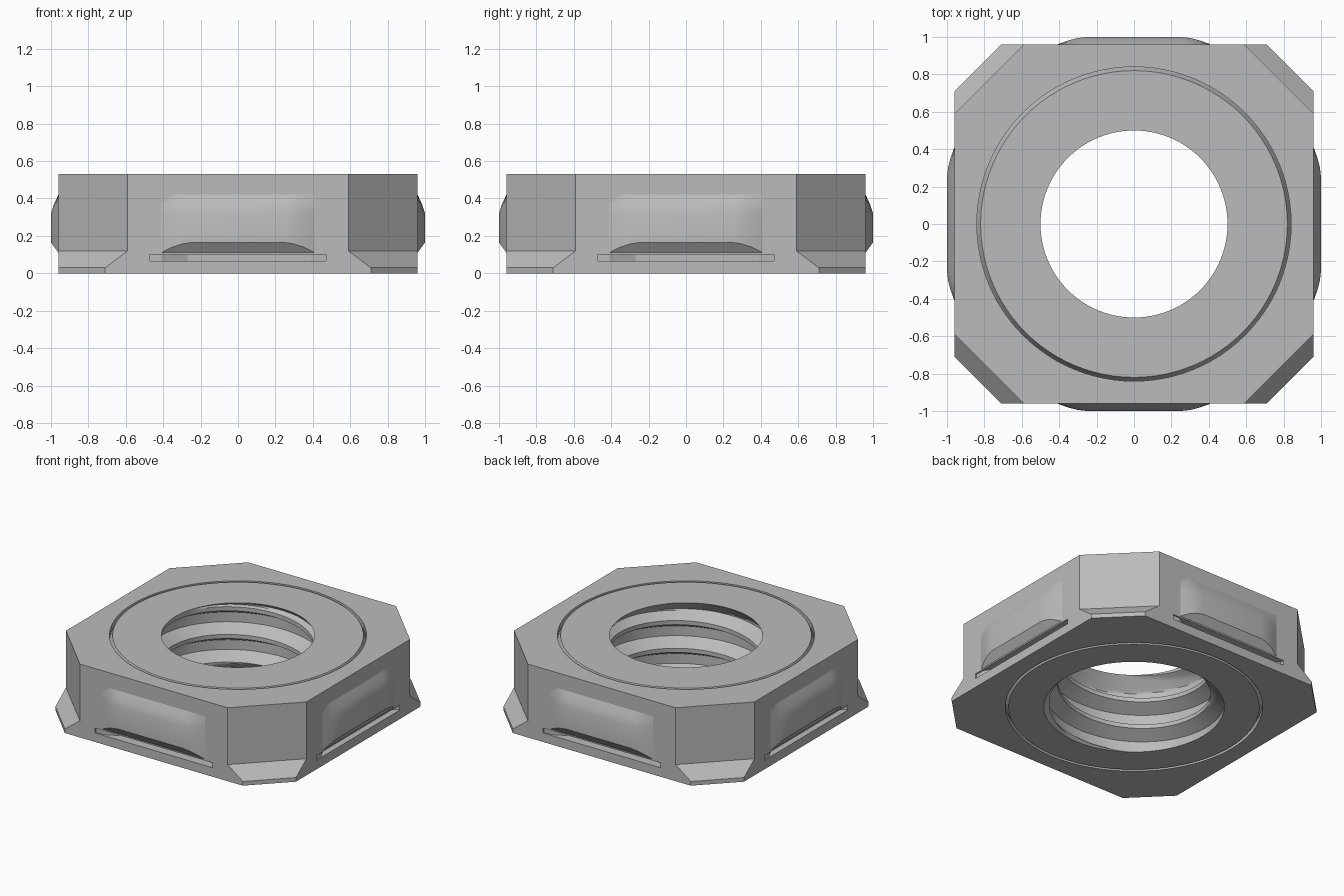
import bpy, bmesh, math
from mathutils import Matrix

cube = bpy.data.objects.get("Cube")
if cube:
    bpy.data.objects.remove(cube)

TOP, HALF, SEAT = 0.53, 0.96, 0.84
SEGMENTS = 96

grey = bpy.data.materials.new("plain grey")
grey.use_nodes = True
grey.diffuse_color = (0.5, 0.5, 0.5, 1)
grey.node_tree.nodes["Principled BSDF"].inputs["Base Color"].default_value = (0.5, 0.5, 0.5, 1)


def make_object(name, bm, smooth=None):
    bmesh.ops.remove_doubles(bm, verts=bm.verts, dist=1e-5)
    bmesh.ops.recalc_face_normals(bm, faces=bm.faces)
    mesh = bpy.data.meshes.new(name)
    bm.to_mesh(mesh)
    bm.free()
    mesh.materials.append(grey)
    ob = bpy.data.objects.new(name, mesh)
    bpy.context.collection.objects.link(ob)
    if smooth:
        bpy.ops.object.select_all(action='DESELECT')
        ob.select_set(True)
        bpy.context.view_layer.objects.active = ob
        bpy.ops.object.shade_smooth_by_angle(angle=math.radians(smooth))
    return ob


def loft(bm, rings, closed=True, caps=False):
    rows = [[bm.verts.new(p) for p in ring] for ring in rings]
    n = len(rows[0])
    for a, b in zip(rows, rows[1:]):
        for i in range(n if closed else n - 1):
            j = (i + 1) % n
            bm.faces.new((a[i], a[j], b[j], b[i]))
    if caps:
        bm.faces.new(rows[0][::-1])
        bm.faces.new(rows[-1])


def circle(r, z, n=SEGMENTS):
    return [(r * math.cos(2 * math.pi * i / n), r * math.sin(2 * math.pi * i / n), z) for i in range(n)]


def octagon(corner, z):
    pts = []
    for k in range(4):
        turn = Matrix.Rotation(k * math.pi / 2, 3, 'Z')
        pts += [tuple(turn @ v) for v in map(lambda p: Matrix.Translation(p).translation,
                                             [(HALF, -corner, z), (HALF, corner, z)])]
    return pts


# Square housing with clipped corners that flare at the foot
bm = bmesh.new()
loft(bm, [octagon(0.71, 0), octagon(0.71, 0.03), octagon(0.59, 0.12), octagon(0.59, TOP)], caps=True)
housing = make_object("housing", bm)

# Cutter: round seat for the threaded ring and one slot on each side
bm = bmesh.new()
loft(bm, [circle(SEAT, -0.1), circle(SEAT, TOP + 0.1)], caps=True)
slot = [(-0.47, -1.1), (0.47, -1.1), (0.47, -0.93), (0.385, -0.88), (-0.27, -0.88), (-0.41, -0.95), (-0.47, -0.95)]
for k in range(4):
    turn = Matrix.Rotation(k * math.pi / 2, 3, 'Z')
    rings = [[tuple(turn @ Matrix.Translation((x, y, z)).translation) for x, y in slot] for z in (0.065, 0.1)]
    loft(bm, rings, caps=True)
cutter = make_object("cutter", bm)
cutter.hide_render = True

cut = housing.modifiers.new("cut", 'BOOLEAN')
cut.object = cutter
cut.operation = 'DIFFERENCE'
cut.solver = 'EXACT'
bpy.context.view_layer.objects.active = housing
bpy.ops.object.modifier_apply(modifier=cut.name)
bpy.data.objects.remove(cutter)

# Threaded ring: tapered outer rims leave a thin groove on both faces
CREST, ROOT, PITCH, STEPS = 0.5, 0.59, 0.2, 20


def thread_radius(z, turn):
    u = (z / PITCH - turn) % 1
    if u < 0.15:
        depth = 0
    elif u < 0.4:
        depth = (u - 0.15) / 0.25
    elif u < 0.75:
        depth = 1
    else:
        depth = (1 - u) / 0.25
    r = CREST + (ROOT - CREST) * depth
    return min(max(r, ROOT - z), CREST + TOP - z)


bm = bmesh.new()
loft(bm, [circle(ROOT, 0), circle(0.82, 0), circle(SEAT, 0.04), circle(SEAT, TOP - 0.04),
          circle(0.82, TOP), circle(CREST, TOP)])
rows = []
for k in range(-STEPS, math.ceil(TOP / PITCH * STEPS) + 1):
    row = []
    for i in range(SEGMENTS + 1):
        t = i / SEGMENTS
        z = min(max(PITCH * (k / STEPS + t), 0), TOP)
        r = thread_radius(z, t)
        row.append((r * math.cos(2 * math.pi * t), r * math.sin(2 * math.pi * t), z))
    rows.append(row)
loft(bm, rows, closed=False)
make_object("threaded_ring", bm, smooth=25)

# Soft raised catch above each slot
profile = [(0.41, 0), (0.35, 0.022), (0.3, 0.034), (0.25, 0.04)]
span = [(-x, h) for x, h in profile] + [(x, h) for x, h in reversed(profile)]
for k, side in enumerate(("front", "left", "back", "right")):
    bm = bmesh.new()
    loft(bm, [[(x, -HALF, 0.11) for x, h in span],
              [(x, -HALF - h, 0.11 + 1.375 * h) for x, h in span],
              [(x, -HALF - h, 0.32) for x, h in span],
              [(x, -HALF - h * 0.6, 0.37) for x, h in span],
              [(x, -HALF, 0.42) for x, h in span]], closed=False)
    bmesh.ops.remove_doubles(bm, verts=bm.verts, dist=1e-5)
    bmesh.ops.recalc_face_normals(bm, faces=bm.faces)
    if sum(f.normal.y for f in bm.faces) > 0:
        bmesh.ops.reverse_faces(bm, faces=bm.faces)
    bm.transform(Matrix.Rotation(k * math.pi / 2, 4, 'Z'))
    make_object(side + "_catch", bm, smooth=30)
